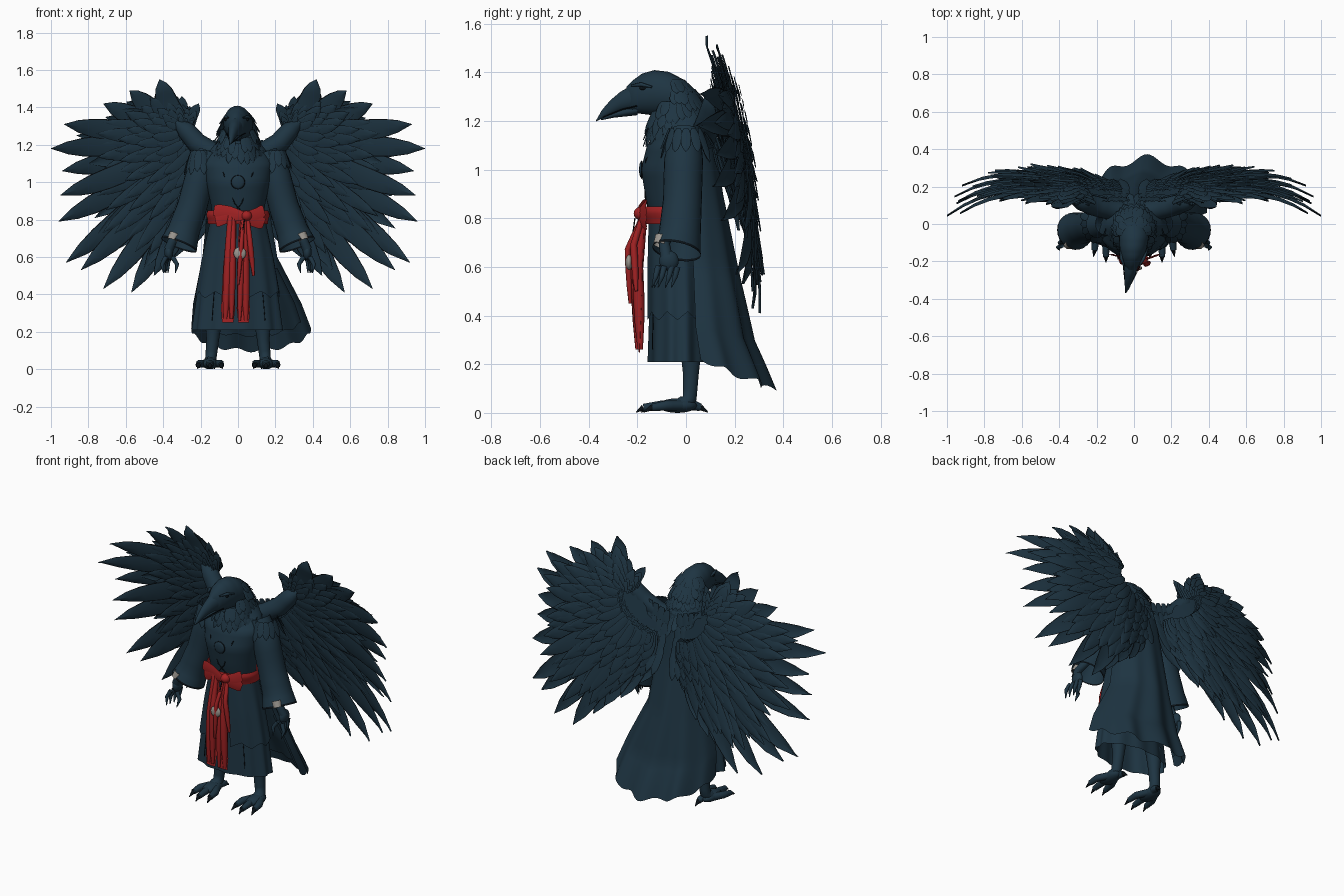
import bpy, bmesh, math, random
from mathutils import Vector as V

random.seed(4)
if "Cube" in bpy.data.objects:
    bpy.data.objects.remove(bpy.data.objects["Cube"])

def material(name, rgb):
    m = bpy.data.materials.new(name)
    m.use_nodes = True
    m.diffuse_color = (*rgb, 1)
    m.node_tree.nodes["Principled BSDF"].inputs["Base Color"].default_value = (*rgb, 1)
    return m

NAVY = material("raven navy", (0.013, 0.035, 0.055))
INK = material("ink edge", (0.003, 0.006, 0.009))
RED = material("sash red", (0.36, 0.016, 0.017))
GREY = material("bone grey", (0.32, 0.30, 0.27))

def finish(name, bm, mats):
    bmesh.ops.remove_doubles(bm, verts=bm.verts, dist=0.0002)
    me = bpy.data.meshes.new(name)
    bm.to_mesh(me)
    bm.free()
    for m in mats:
        me.materials.append(m)
    for p in me.polygons:
        p.use_smooth = True
    bpy.context.collection.objects.link(bpy.data.objects.new(name, me))

def at(rows, s):
    """Sample a list of tuples at s in 0..1."""
    f = min(max(s, 0), 1) * (len(rows) - 1)
    i = min(int(f), len(rows) - 2)
    return V([a + (b - a) * (f - i) for a, b in zip(rows[i], rows[i + 1])])

def num(values, s):
    return at([(q, 0) for q in values], s).x

def add_grid(bm, nu, nv, fn, mat=lambda i: 0):
    vs = [[bm.verts.new(fn(i / nu, j / nv)) for i in range(nu + 1)] for j in range(nv + 1)]
    for j in range(nv):
        for i in range(nu):
            bm.faces.new((vs[j][i], vs[j][i + 1], vs[j + 1][i + 1], vs[j + 1][i])).material_index = mat(i)

def grid(name, nu, nv, fn, mat=NAVY):
    bm = bmesh.new()
    add_grid(bm, nu, nv, fn)
    finish(name, bm, [mat])

def tube(name, pts, radii, mat=NAVY, seg=8, side=(1, 0, 0)):
    """Tapered tube through points."""
    def fn(u, v):
        t = (at(pts, v + 0.2) - at(pts, v - 0.2)).normalized()
        a = (V(side) - t * t.dot(V(side))).normalized()
        ang = math.tau * u
        return at(pts, v) + (a * math.cos(ang) + t.cross(a) * math.sin(ang)) * num(radii, v)
    grid(name, seg, (len(pts) - 1) * 3, fn, mat)

def ball(name, loc, size, mat):
    def fn(u, v):
        a, b = math.tau * u, math.pi * v
        d = (math.cos(a) * math.sin(b), math.sin(a) * math.sin(b), math.cos(b))
        return V([c + r * q for c, r, q in zip(loc, size, d)])
    grid(name, 16, 10, fn, mat)

LEAF = (.5, .8, .95, 1, 1, 1, .9, .6, .02)
STRIP = (.55, .8, .85, .9, 1, 1, 1.05, 1.1, .9)

def feather(bm, root, tip, w, normal, bend=0, warp=lambda p: p, shape=LEAF):
    """Ridged blade with a dark rim."""
    root, tip, normal = V(root), V(tip), V(normal)
    side = (tip - root).cross(normal).normalized()
    def fn(u, v):
        c = (-1, -.9, 0, .9, 1)[round(u * 4)]
        p = root.lerp(tip, v) + side * (num(shape, v) * w * c + bend * math.sin(v * math.pi))
        return warp(p + normal * (w * .18 * (1 - abs(c))))
    add_grid(bm, 4, 8, fn, lambda i: int(i in (0, 3)))

# Robe: rows are height, centre y, half width, half depth
BODY = [(.21, -.03, .24, .125), (.4, -.03, .215, .12), (.6, -.035, .18, .115), (.8, -.04, .135, .105),
        (.88, -.05, .145, .115), (1, -.055, .17, .13), (1.1, -.04, .185, .12), (1.17, 0, .15, .1),
        (1.22, 0, .11, .09), (1.28, -.02, .075, .07)]

def body_at(u, v, grow=0.0):
    z, cy, rx, ry = at(BODY, v)
    a = math.tau * u
    k = 1 + .035 * math.sin(a * 11) * max(0, 1 - v * 2.6)
    return V(((rx + grow) * k * math.sin(a), cy - (ry + grow) * k * math.cos(a), z))

def overskirt(u, v):
    return body_at(.04 + .92 * u, .12 + .21 * v, .012) - V((0, 0, (1 - v) * .07 * abs((u * 9) % 1 - .5)))

grid("robe", 88, 36, body_at)
grid("overskirt", 72, 8, overskirt)
for u in (-.1, .1):
    tube("skirt_seam", [body_at(u, v, .008) for v in (.03, .1, .2, .3)], [.002, .002], INK, 5)
for s in (1, -1):
    collar = ((.12, .74), (.07, .6), (.02, .45), (-.03, .38))
    tube("collar_edge", [body_at(s * a, v, .002) for a, v in collar], [.003, .003], INK, 5)

# Cape: rows are height, centre x, half width, front y, depth
CAPE = [(1.18, 0, .13, .02, .09), (.9, 0, .16, .02, .13), (.6, .01, .2, .03, .18),
        (.35, .05, .29, .04, .23), (.22, .07, .32, .06, .29)]

def cape(u, v):
    z, cx, w, y, d = at(CAPE, v)
    a = math.pi * u
    hem = .12 * math.sin(a) + .01 * math.sin(a * 13)
    return V((cx + w * math.cos(a), y + d * math.sin(a) * (1 + .08 * v * math.sin(a * 9)), z - hem * v ** 3))

grid("cape", 60, 24, cape)
grid("cape_lining", 48, 10, lambda u, v: cape(.05 + .9 * u, .55 + .4 * v) * .9 + V((0, -.01, .05)))

# Sash, folded ribbons and pendants
grid("sash_belt", 48, 4, lambda u, v: body_at(u, .32 + .08 * v, .02 + .012 * math.sin(v * math.pi)), RED)
ball("sash_knot", (.045, -.185, .82), (.03, .03, .028), RED)
for x0, x1, r, z, y in ((-.04, -.068, .022, .27, -.19), (-.025, -.035, .018, .27, -.2), (.025, .008, .016, .26, -.2),
                        (.035, .042, .022, .26, -.188), (.05, .083, .014, .5, -.205), (.03, .0, .012, .45, -.23)):
    path = [(x0, -.175, .82), (x0 * .6 + x1 * .4, y - .01, .6 * .82 + .4 * z), (x1, y, z)]
    tube("sash_ribbon", path, [r * .7, r * .9, r, r * 1.1, r * .5], RED)
bm = bmesh.new()
for x0, x1, w, z in ((-.03, -.055, .034, .25), (.03, .03, .032, .25)):
    feather(bm, (x0, -.17, .82), (x1, -.19, z), w, (0, -1, 0), .004, shape=STRIP)
for x, z in ((-.13, .85), (.14, .85), (-.12, .79), (.14, .78)):
    feather(bm, (.03, -.2, .82), (x, -.16, z), .03, (0, -1, 0), .008, shape=STRIP)
finish("sash_folds", bm, [RED, RED])
ball("sash_medallion", (.01, -.235, .62), (.034, .014, .034), GREY)
tube("medallion_cord", [(.035, -.21, .8), (.01, -.23, .65)], [.003, .003], INK, 6)
ball("pendant_rim", (0, -.182, 1), (.038, .007, .038), INK)
ball("chest_pendant", (0, -.184, 1), (.034, .009, .034), NAVY)

# Head: rows are x, y, z, half width, half height
SKULL = [(-.016, -.245, 1.29, .022, .05), (-.012, -.22, 1.3, .042, .066), (-.008, -.18, 1.312, .06, .083),
         (-.004, -.13, 1.316, .073, .093), (0, -.07, 1.31, .08, .092), (0, 0, 1.28, .08, .085), (0, .06, 1.23, .06, .06)]
UPPER = [(-.045, -.37, 1.2, .002, .002), (-.037, -.345, 1.228, .012, .018), (-.03, -.31, 1.256, .02, .03),
         (-.022, -.27, 1.28, .029, .04), (-.014, -.22, 1.296, .04, .052)]
LOWER = [(-.04, -.35, 1.206, .003, .003), (-.03, -.3, 1.226, .017, .013), (-.014, -.2, 1.246, .036, .022)]

def oval(rows):
    def fn(u, v):
        x, y, z, w, h = at(rows, v)
        return V((x + w * math.cos(math.tau * u), y, z + h * math.sin(math.tau * u)))
    return fn

for name, rows in (("head", SKULL), ("upper_beak", UPPER), ("lower_beak", LOWER)):
    grid(name, 24, 18, oval(rows))
for s in (1, -1):
    ball("eye", (-.008 + s * .058, -.178, 1.335), (.008, .014, .008), INK)
    brow = [(-.012 + s * .04, -.225, 1.345), (-.008 + s * .06, -.185, 1.35), (s * .071, -.14, 1.34)]
    tube("brow", brow, [.004, .009, .004])
    seam = [(-.036 + s * .01, -.34, 1.216), (-.02 + s * .034, -.26, 1.248), (-.01 + s * .05, -.2, 1.262)]
    tube("beak_seam", seam, [.002, .003], INK, 5)

# Neck ruff and mantle: rows are centre x, y, height, half width, half depth, length, count, front gap
bm = bmesh.new()
for cx, cy, z, rx, ry, length, n, gap in (
        (0, -.06, 1.37, .06, .05, .07, 12, 1.7), (0, -.04, 1.33, .078, .075, .08, 18, 1.4),
        (0, -.04, 1.28, .086, .09, .08, 22, .8), (0, -.04, 1.24, .09, .1, .09, 24, .2),
        (0, -.03, 1.21, .1, .11, .1, 24, 0), (0, -.01, 1.17, .14, .115, .1, 28, 0),
        (.2, 0, 1.17, .05, .07, .12, 14, 0), (-.2, 0, 1.17, .05, .07, .12, 14, 0)):
    for i in range(n):
        a = gap + (math.tau - 2 * gap) * (i + .5) / n
        out = V((math.sin(a), -math.cos(a), 0))
        root = V((cx + rx * out.x, cy + ry * out.y, z))
        tip = root + out * (.035 + .025 * max(0, out.y)) - V((0, 0, length * random.uniform(.7, 1.2)))
        feather(bm, root, tip, .02, (out + V((0, 0, .3))).normalized())
finish("feather_ruff", bm, [NAVY, INK])

# Arms, hands, legs and feet
for s in (1, -1):
    def limb(name, pts, radii, mat=NAVY, seg=10):
        tube(name, [(s * x, y, z) for x, y, z in pts], radii, mat, seg)
    limb("sleeve", ((.15, 0, 1.16), (.2, -.01, 1.04), (.245, -.015, .87), (.29, -.025, .74), (.315, -.038, .67)),
         (.06, .08, .08, .086, .1), seg=24)
    limb("cuff_edge", ((.313, -.037, .674), (.317, -.039, .664)), (.1, .101), INK, 24)
    limb("wrist", ((.28, -.03, .8), (.345, -.09, .7), (.37, -.08, .64)), (.025, .024, .026))
    limb("wrist_band", ((.337, -.1, .725), (.352, -.108, .69)), (.028, .028), GREY)
    ball("palm", (s * .37, -.07, .625), (.024, .04, .042), NAVY)
    for dx, dy in ((.04, -.05), (.03, -.025), (.02, .005), (.005, .03), (-.05, -.04)):
        x, y = .37 + dx * .4, -.065 + dy
        limb("finger", ((x, y, .6), (x + dx * .5, y - .01, .56), (x + dx * .3, y - .025, .515)), (.013, .011, .002))
    limb("leg", ((.13, .02, .3), (.135, .02, .16), (.145, .015, .06), (.15, -.01, .035)), (.05, .034, .03, .036))
    ball("foot", (s * .15, -.035, .03), (.045, .08, .03), NAVY)
    for dx, y, tip in ((-.055, -.15, -.185), (0, -.175, -.205), (.055, -.14, -.175), (-.02, .06, .09)):
        x = .15 + dx * 1.1
        limb("toe", ((.15 + dx * .4, -.02, .03), (.15 + dx, y * .6, .03), (x, y, .022)), (.022, .021, .016))
        limb("claw", ((x, y, .022), (x + dx * .1, tip, .003)), (.013, .002), INK)

# Wings: a fan of feathers laid on a curved sheet
TIPS = [(.21, 1.42), (.3, 1.46), (.42, 1.55), (.58, 1.49), (.72, 1.42), (.93, 1.31), (1, 1.18), (.94, 1.06), (.95, .93),
        (.96, .79), (.92, .57), (.84, .53), (.72, .43), (.57, .41), (.45, .5), (.36, .58), (.26, .65), (.16, .75)]
ROOTS = [(.26, 1.28), (.3, 1.31), (.31, 1.27), (.29, 1.2), (.23, 1.14), (.18, 1.1), (.1, 1.08)]
# Feather layers: reach, count, half width, depth offset
LAYERS = ((1, 18, .056, 0), (.8, 35, .045, .012), (.68, 26, .04, -.012), (.68, 26, .04, .024), (.5, 24, .034, -.026),
          (.5, 24, .034, .036), (.36, 22, .028, -.038), (.36, 22, .028, .048), (.22, 18, .026, -.048), (.22, 18, .026, .06))

def lay(s, off):
    def warp(p):
        y = .1 + .19 * min(max((1.5 - p.z) / .95, 0), 1) ** .75 - .85 * max(0, p.x - .6) ** 2 - .25 * max(0, .3 - p.x)
        return V((s * p.x, y + p.y + off, p.z))
    return warp

def membrane(u, v):
    p = at(ROOTS, u).lerp(at(TIPS, u), .6 * v - .1)
    return V((p.x, 0, p.y))

for s, side in ((1, "left"), (-1, "right")):
    bm = bmesh.new()
    for reach, n, w, off in LAYERS:
        for i in range(n):
            r, t = at(ROOTS, i / (n - 1)), at(TIPS, i / (n - 1))
            t = r.lerp(t, 1 if reach == 1 else reach * random.uniform(.9, 1.08))
            d = off + .008 * (i % 2) + .012 * math.sin(i * 2.1) * (reach > .75)
            face = -1 if off <= 0 else 1
            width = min(w, (t - r).length * .2)
            feather(bm, (r.x, 0, r.y), (t.x, 0, t.y), width, (0, face, 0), -face * width * .35, lay(s, d))
    add_grid(bm, 40, 8, lambda u, v: lay(s, .006)(membrane(u, v)))
    finish(side + "_wing_feathers", bm, [NAVY, INK])
    arm = ((.05, .06, 1.12), (.14, .08, 1.16), (.22, .1, 1.21), (.28, .12, 1.28), (.33, .13, 1.32))
    tube(side + "_wing_arm", [(s * x, y, z) for x, y, z in arm], (.06, .055, .055, .05, .02), NAVY, 12, (0, 1, 0))
    # Scapular feathers joining the wing to the back
    bm = bmesh.new()
    for row in range(4):
        for i in range(7):
            x, z = .04 + .04 * i, 1.2 - .07 * row + .012 * i
            feather(bm, (s * x, .12 + .02 * row, z), (s * (x + .03), .15 + .03 * row, z - .16), .026, (0, 1, 0))
    finish(side + "_scapular_feathers", bm, [NAVY, INK])
